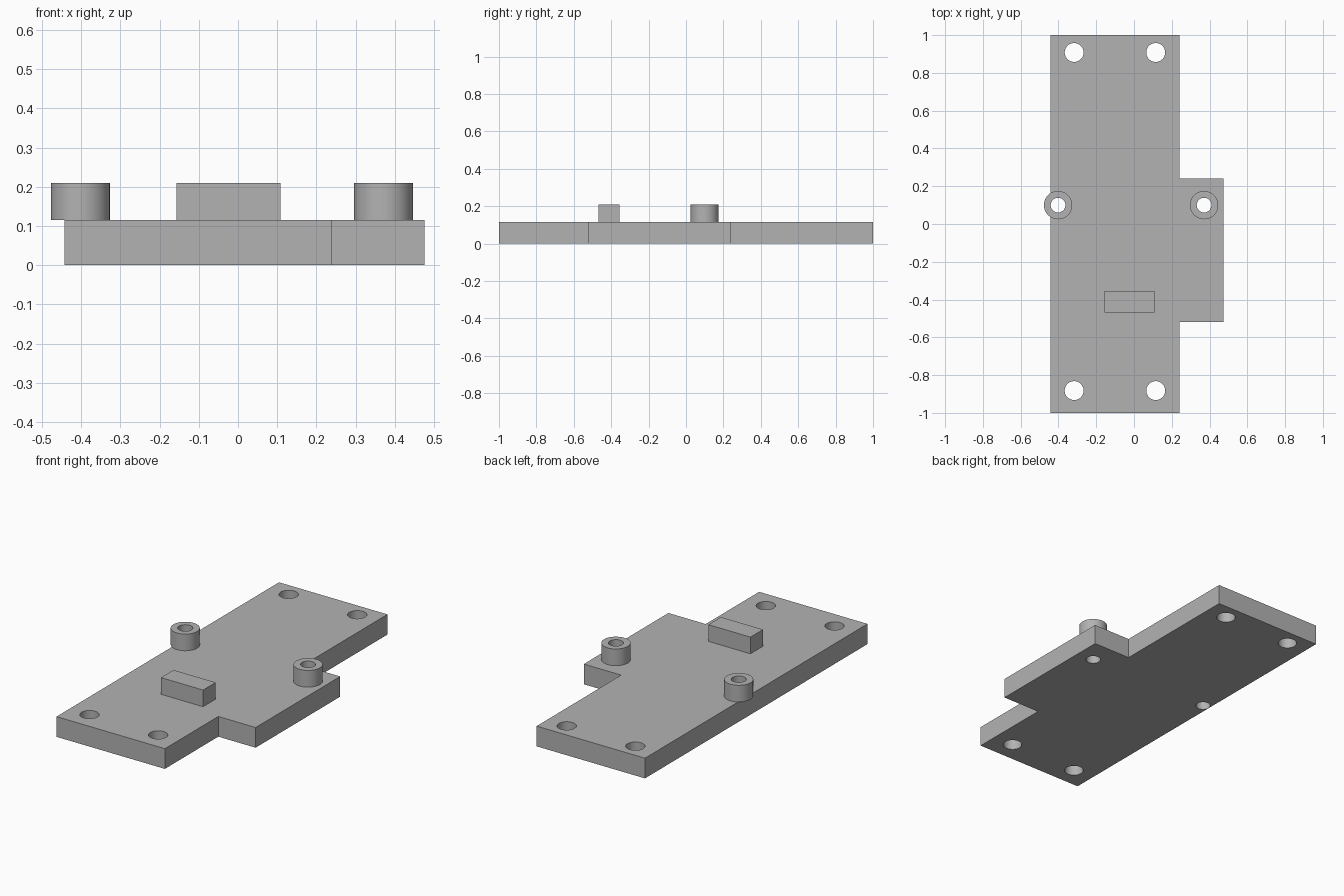
import bpy, bmesh, math

if "Cube" in bpy.data.objects:
    bpy.data.objects.remove(bpy.data.objects["Cube"])

PLATE_H, TOP_H = 0.115, 0.21
SEGS = 48

grey = bpy.data.materials.new("plain_grey")
grey.diffuse_color = (0.45, 0.45, 0.45, 1)
grey.use_nodes = True
grey.node_tree.nodes["Principled BSDF"].inputs["Base Color"].default_value = grey.diffuse_color


def prism(name, outline, z0, z1):
    """Extrude a closed outline from z0 to z1."""
    bm = bmesh.new()
    face = bm.faces.new([bm.verts.new((x, y, z0)) for x, y in outline])
    top = bmesh.ops.extrude_face_region(bm, geom=[face])["geom"]
    verts = [v for v in top if isinstance(v, bmesh.types.BMVert)]
    bmesh.ops.translate(bm, verts=verts, vec=(0, 0, z1 - z0))
    bmesh.ops.recalc_face_normals(bm, faces=bm.faces)
    mesh = bpy.data.meshes.new(name)
    bm.to_mesh(mesh)
    bm.free()
    mesh.materials.append(grey)
    ob = bpy.data.objects.new(name, mesh)
    bpy.context.collection.objects.link(ob)
    return ob


def circle(x, y, r):
    return [(x + r * math.cos(2 * math.pi * i / SEGS),
             y + r * math.sin(2 * math.pi * i / SEGS)) for i in range(SEGS)]


def drill(ob, x, y, r):
    """Cut a vertical through hole."""
    cutter = prism("hole_cutter", circle(x, y, r), -0.1, 0.4)
    cutter.hide_render = True
    mod = ob.modifiers.new("hole", 'BOOLEAN')
    mod.operation, mod.solver, mod.object = 'DIFFERENCE', 'EXACT', cutter
    bpy.context.view_layer.objects.active = ob
    bpy.ops.object.modifier_apply(modifier=mod.name)
    bpy.data.objects.remove(cutter)


def smooth(ob):
    bpy.ops.object.select_all(action='DESELECT')
    ob.select_set(True)
    bpy.context.view_layer.objects.active = ob
    bpy.ops.object.shade_smooth_by_angle(angle=math.radians(30))


# Base plate with a side tab
plate = prism("base_plate", [(-0.442, -1), (0.24, -1), (0.24, -0.52), (0.475, -0.52),
                             (0.475, 0.24), (0.24, 0.24), (0.24, 1), (-0.442, 1)], 0, PLATE_H)

# Corner screw holes
for x in (-0.317, 0.115):
    for y in (-0.882, 0.908):
        drill(plate, x, y, 0.05)

# Hollow standoffs, bored through the plate
for side, x in (("left", -0.402), ("right", 0.371)):
    post = prism(side + "_standoff", circle(x, 0.1, 0.075), PLATE_H, TOP_H)
    drill(post, x, 0.1, 0.039)
    drill(plate, x, 0.1, 0.039)
    smooth(post)
smooth(plate)

# Raised block
prism("raised_block", [(-0.157, -0.468), (0.108, -0.468), (0.108, -0.355), (-0.157, -0.355)],
      PLATE_H, TOP_H)
